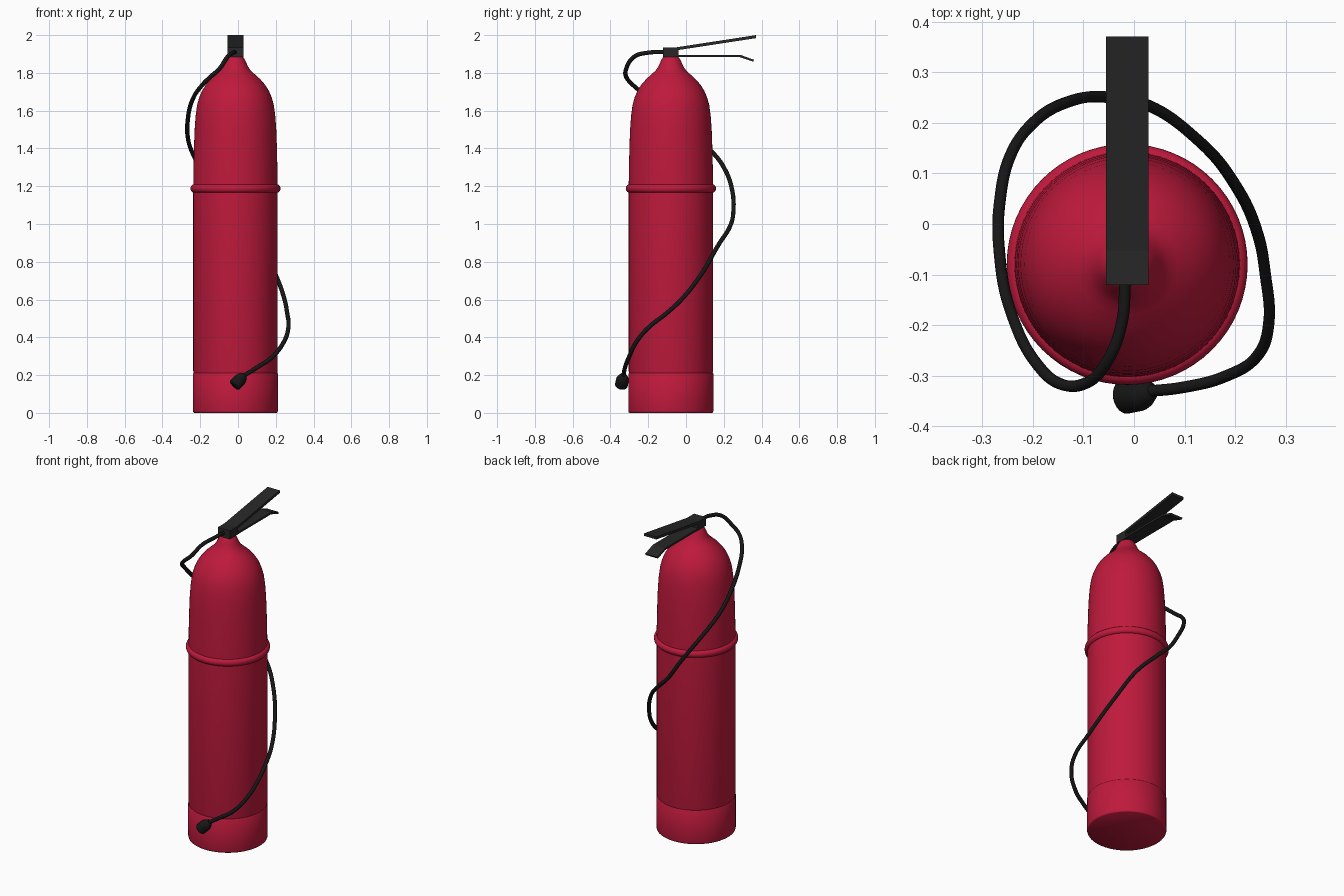
import bpy, bmesh, math
from mathutils import Vector

if "Cube" in bpy.data.objects:
    bpy.data.objects.remove(bpy.data.objects["Cube"])

CX, CY = -0.0135, -0.08


def material(name, col):
    m = bpy.data.materials.new(name)
    m.diffuse_color = col
    m.use_nodes = True
    m.node_tree.nodes["Principled BSDF"].inputs["Base Color"].default_value = m.diffuse_color
    return m


RED = material("red_paint", (0.52, 0.01, 0.045, 1))
BLACK = material("black_rubber", (0.008, 0.008, 0.008, 1))
DARK = material("dark_metal", (0.02, 0.02, 0.02, 1))


def make(name, bm, mat, angle=None):
    bmesh.ops.recalc_face_normals(bm, faces=bm.faces)
    me = bpy.data.meshes.new(name)
    bm.to_mesh(me)
    bm.free()
    ob = bpy.data.objects.new(name, me)
    bpy.context.collection.objects.link(ob)
    me.materials.append(mat)
    if angle:
        bpy.ops.object.select_all(action='DESELECT')
        ob.select_set(True)
        bpy.context.view_layer.objects.active = ob
        bpy.ops.object.shade_smooth_by_angle(angle=math.radians(angle))
    return ob


def lathe(name, profile, mat, segs=64, angle=40):
    """Revolve (radius, z) points about z, capping both ends."""
    bm = bmesh.new()
    rings = [[bm.verts.new((r * math.cos(2 * math.pi * i / segs),
                            r * math.sin(2 * math.pi * i / segs), z))
              for i in range(segs)] for r, z in profile]
    for a, b in zip(rings, rings[1:]):
        for i in range(segs):
            j = (i + 1) % segs
            bm.faces.new((a[i], a[j], b[j], b[i]))
    bm.faces.new(rings[0])
    bm.faces.new(rings[-1])
    return make(name, bm, mat, angle)


def extrude_yz(name, outline, x0, x1, mat):
    """Side outline (y, z) extruded across x."""
    bm = bmesh.new()
    f = bm.faces.new([bm.verts.new((x0, y, z)) for y, z in outline])
    ext = bmesh.ops.extrude_face_region(bm, geom=[f])
    bmesh.ops.translate(bm, vec=(x1 - x0, 0, 0),
                        verts=[v for v in ext["geom"] if isinstance(v, bmesh.types.BMVert)])
    return make(name, bm, mat)


# Tank with domed shoulder and neck
tank = lathe("tank", [
    (0.219, 0.0), (0.223, 0.003), (0.225, 0.01), (0.225, 0.207), (0.2215, 0.212),
    (0.2235, 0.222), (0.2235, 1.2), (0.222, 1.3), (0.219, 1.42), (0.216, 1.5),
    (0.211, 1.57), (0.203, 1.63), (0.192, 1.67), (0.177, 1.705), (0.157, 1.737),
    (0.130, 1.768), (0.100, 1.795), (0.082, 1.811), (0.070, 1.828), (0.060, 1.848),
    (0.051, 1.868), (0.043, 1.881), (0.036, 1.888), (0.034, 1.895)], RED)
tank.location = (CX, CY, 0)

# Raised band around the tank
band = lathe("tank_band", [(0.215, 1.166)] + [
    (0.2195 + 0.019 * math.cos(a), 1.188 + 0.022 * math.sin(a))
    for a in [math.radians(-80 + 16 * k) for k in range(11)]] + [(0.215, 1.21)], RED)
band.location = (CX, CY, 0)

# Valve block and levers
extrude_yz("valve_block", [(-0.121, 1.883), (-0.041, 1.883), (-0.041, 1.935), (-0.121, 1.935)],
           -0.055, 0.029, DARK)
extrude_yz("upper_lever", [(-0.06, 1.918), (0.371, 1.984), (0.371, 2.0), (-0.06, 1.934)],
           -0.055, 0.029, DARK)
extrude_yz("lower_lever", [(-0.06, 1.884), (0.283, 1.884), (0.356, 1.859), (0.361, 1.869),
                           (0.286, 1.896), (-0.06, 1.896)], -0.055, 0.029, DARK)

# Hose spiralling around the tank
path = [
    (-0.017, -0.11, 1.91), (-0.025, -0.20, 1.907), (-0.055, -0.275, 1.885),
    (-0.10, -0.317, 1.82), (-0.145, -0.317, 1.78), (-0.19, -0.28, 1.735),
    (-0.24, -0.185, 1.66), (-0.267, -0.05, 1.54), (-0.265, 0.05, 1.455),
    (-0.245, 0.135, 1.385), (-0.20, 0.20, 1.30), (-0.13, 0.242, 1.19),
    (-0.05, 0.251, 1.07), (0.03, 0.234, 0.99), (0.12, 0.172, 0.89),
    (0.20, 0.078, 0.73), (0.245, -0.02, 0.605), (0.26, -0.10, 0.53),
    (0.267, -0.195, 0.455), (0.245, -0.26, 0.38), (0.18, -0.302, 0.295),
    (0.10, -0.323, 0.24), (0.02, -0.332, 0.19)]
cu = bpy.data.curves.new("hose", 'CURVE')
cu.dimensions = '3D'
cu.bevel_depth = 0.0115
cu.bevel_resolution = 3
cu.use_fill_caps = True
sp = cu.splines.new('BEZIER')
sp.resolution_u = 8
sp.bezier_points.add(len(path) - 1)
for p, co in zip(sp.bezier_points, path):
    p.co = co
    p.handle_left_type = p.handle_right_type = 'AUTO'
cu.materials.append(BLACK)
hose = bpy.data.objects.new("hose", cu)
bpy.context.collection.objects.link(hose)

# Nozzle at the hose end
start, end = Vector((0.036, -0.331, 0.200)), Vector((-0.022, -0.343, 0.143))
L = (end - start).length
nozzle = lathe("nozzle", [(0.012, 0), (0.019, 0.004), (0.030, 0.022), (0.034, 0.035),
                          (0.034, L - 0.006), (0.028, L)], BLACK, 24)
nozzle.location = start
nozzle.rotation_euler = (end - start).to_track_quat('Z', 'Y').to_euler()
